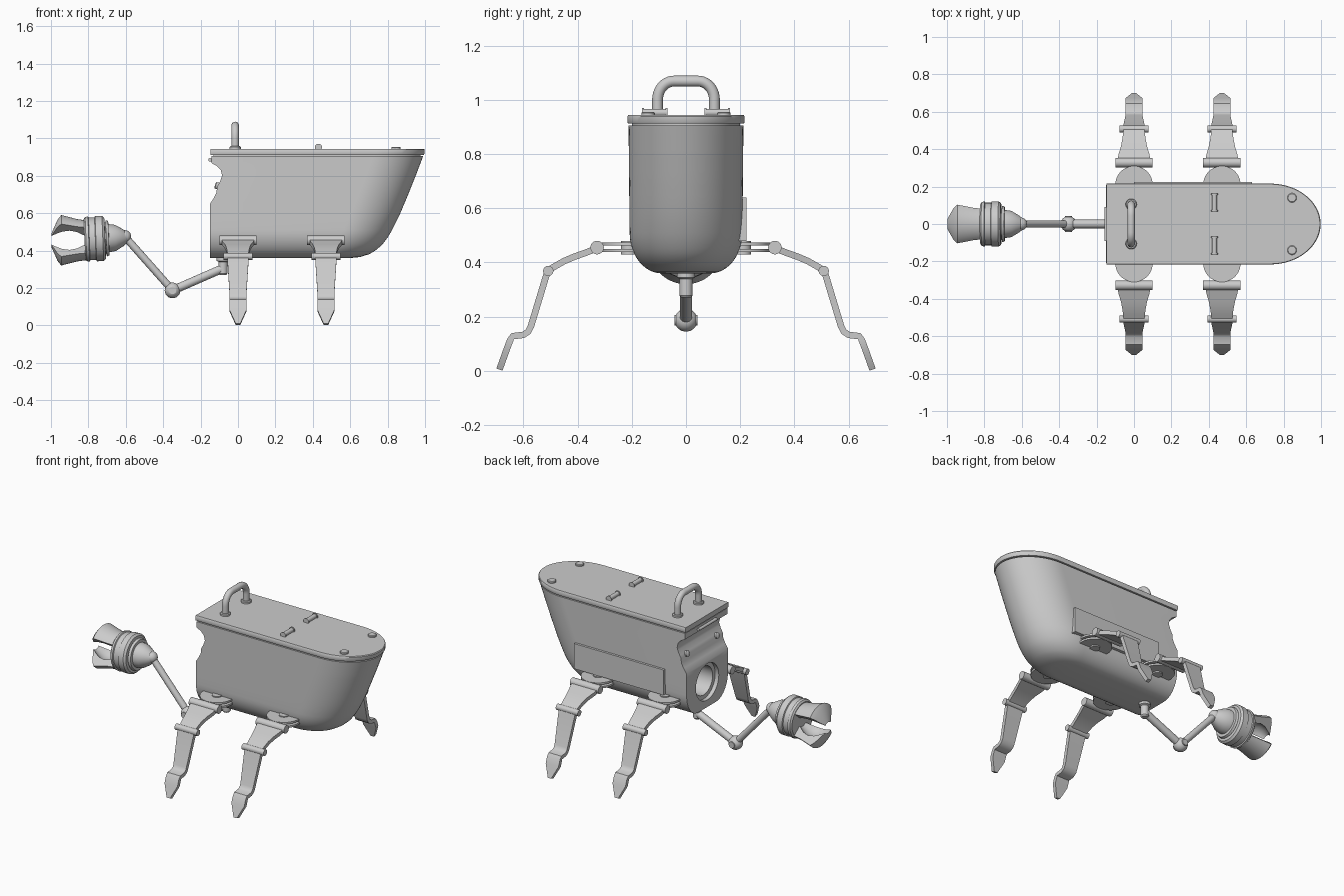
import bpy, bmesh
from math import sin, cos, pi, radians
from mathutils import Vector

if "Cube" in bpy.data.objects:
    bpy.data.objects.remove(bpy.data.objects["Cube"])


def loft(name, rings, angle=35):
    """Skin closed rings of points, cap both ends, shade by angle."""
    bm = bmesh.new()
    vs = [[bm.verts.new(p) for p in r] for r in rings]
    n = len(vs[0])
    for a, b in zip(vs, vs[1:]):
        for i in range(n):
            j = (i + 1) % n
            bm.faces.new((a[i], a[j], b[j], b[i]))
    bm.faces.new(vs[0])
    bm.faces.new(vs[-1])
    bmesh.ops.recalc_face_normals(bm, faces=bm.faces)
    me = bpy.data.meshes.new(name)
    bm.to_mesh(me)
    bm.free()
    ob = bpy.data.objects.new(name, me)
    bpy.context.collection.objects.link(ob)
    smooth(ob, angle)
    return ob


def select(ob):
    bpy.ops.object.select_all(action='DESELECT')
    ob.select_set(True)
    bpy.context.view_layer.objects.active = ob


def smooth(ob, angle=35):
    select(ob)
    bpy.ops.object.shade_smooth_by_angle(angle=radians(angle))


def turned(name, base, axis, profile, n=32):
    """Profile of (distance along axis, radius) revolved around an axis."""
    base, axis = Vector(base), Vector(axis).normalized()
    u = axis.orthogonal().normalized()
    v = axis.cross(u)
    return loft(name, [[base + axis * d + (u * cos(2 * pi * i / n) + v * sin(2 * pi * i / n)) * r
                        for i in range(n)] for d, r in profile])


def rod(name, a, b, r, n=20):
    a, b = Vector(a), Vector(b)
    return turned(name, a, b - a, [(0, r), ((b - a).length, r)], n)


def box(name, x, y, z):
    return loft(name, [[(x[0], y[0], h), (x[1], y[0], h), (x[1], y[1], h), (x[0], y[1], h)] for h in z])


def interp(table, z):
    for (a, p), (b, q) in zip(table, table[1:]):
        if z <= b:
            return p + (q - p) * max(0, (z - a) / (b - a))
    return table[-1][1]


def outline(z, xb, xn, w, n=32):
    """Square tail, straight sides and elliptical nose."""
    xs = xn - 1.25 * w
    nose = [(xs + (xn - xs) * cos(t), w * sin(t), z)
            for t in [-pi / 2 + pi * i / n for i in range(n + 1)]]
    return [(xb, -w, z)] + nose + [(xb, w, z)]


# Hull
nose_x = [(.36, .60), (.365, .65), (.38, .70), (.40, .735), (.43, .77), (.47, .80),
          (.52, .83), (.6, .868), (.7, .91), (.8, .95), (.905, .99)]
back_x = [(.36, -.15), (.65, -.15), (.68, -.13), (.71, -.115), (.74, -.112), (.77, -.096),
          (.80, -.085), (.83, -.092), (.85, -.11), (.868, -.142), (.905, -.142)]
levels = [(.36 + .15 * (1 - cos(t)), .09 + .118 * sin(t)) for t in [pi / 2 * i / 12 for i in range(13)]]
levels += [(z, .208 + .004 * (z - .51) / .4) for z in
           (.56, .6, .65, .68, .71, .74, .755, .77, .785, .8, .815, .83, .85, .868, .905)]
hull = loft("hull", [outline(z, interp(back_x, z), interp(nose_x, z), w) for z, w in levels])

# Round stepped socket in the tail end
cutter = turned("socket_cutter", (-.2, 0, .52), (1, 0, 0), [(0, .115), (.075, .115), (.076, .09), (.2, .09)], 40)
cutter.hide_render = True
mod = hull.modifiers.new("socket", 'BOOLEAN')
mod.operation, mod.object, mod.solver = 'DIFFERENCE', cutter, 'EXACT'
select(hull)
bpy.ops.object.modifier_apply(modifier="socket")
bpy.data.objects.remove(cutter)
smooth(hull)

# Lid with gap below
loft("lid_seal", [outline(z, -.13, .975, .2) for z in (.9, .915)])
loft("lid", [outline(z, -.148, x, w) for z, x, w in
             ((.912, .993, .214), (.918, .997, .216), (.939, .998, .216), (.944, .994, .213))])

# Carry handle, swept arch
path = [(-.105, .94), (-.105, 1.0)]
path += [(-.105 + .06 * (1 - cos(t)), 1.0 + .069 * sin(t)) for t in [pi / 2 * i / 10 for i in range(1, 11)]]
path += [(-y, z) for y, z in reversed(path)]
rings = []
for i, (y, z) in enumerate(path):
    a, b = path[max(i - 1, 0)], path[min(i + 1, len(path) - 1)]
    t = Vector((0, b[0] - a[0], b[1] - a[1])).normalized()
    nrm = Vector((0, -t.z, t.y))
    rings.append([Vector((-.015, y, z)) + (nrm * cos(k * pi / 8) + Vector((1, 0, 0)) * sin(k * pi / 8)) * .02
                  for k in range(16)])
loft("carry_handle", rings)

# Lid fittings and tail bolts, both sides
for s in (-1, 1):
    turned("handle_flange", (-.015, s * .105, .94), (0, 0, 1), [(0, .03), (.014, .03), (.018, .025)])
    rod("hinge_barrel", (.43, s * .115 - .045, .953), (.43, s * .115 + .045, .953), .014)
    for e in (-1, 1):
        rod("hinge_collar", (.43, s * .115 + e * .047, .952), (.43, s * .115 + e * .04, .952), .019)
    turned("lid_button", (.845, s * .14, .94), (0, 0, 1), [(0, .025), (.012, .025), (.015, .021)])
    turned("tail_bolt", (-.09, s * .15, .74), (-1, 0, .3), [(0, .018), (.03, .018), (.034, .012)], 16)
    rod("latch_post", (-.13, s * .08, .885), (-.15, s * .08, .885), .008, 12)
rod("latch_bar", (-.15, -.09, .885), (-.15, .09, .885), .009, 12)

# Side hatch
box("side_hatch", (0, .63), (.19, .224), (.48, .64))


def ribbon(name, x, s, points, thick=.024):
    """Bent plate following (y, z, half width) points."""
    rings = []
    for i, (y, z, w) in enumerate(points):
        a, b = points[max(i - 1, 0)], points[min(i + 1, len(points) - 1)]
        t = Vector((b[0] - a[0], b[1] - a[1])).normalized() * thick / 2
        o, p = (y - t.y, z + t.x), (y + t.y, z - t.x)
        rings.append([(x - w, s * o[0], o[1]), (x + w, s * o[0], o[1]),
                      (x + w, s * p[0], p[1]), (x - w, s * p[0], p[1])])
    return loft(name, rings)


# Four legs
thigh = [(.33, .452, .09), (.37, .436, .082), (.41, .422, .07), (.45, .405, .062), (.48, .388, .058), (.51, .37, .056)]
shin = [(.51, .37, .058), (.572, .165, .045), (.582, .145, .045), (.60, .133, .045), (.64, .128, .045),
        (.648, .115, .045), (.662, .078, .045), (.685, .014, .016), (.688, .005, .012)]
for x in (0, .47):
    for s in (-1, 1):
        for z in (.438, .462):
            rod("hip_disc", (x, s * .21, z), (x, s * .21, z + .012), .1, 40)
        rod("hip_pivot", (x, s * .21, .43), (x, s * .21, .48), .03)
        rod("hip_hinge", (x - .1, s * .328, .455), (x + .1, s * .328, .455), .025)
        ribbon("thigh", x, s, thigh)
        rod("knee_hinge", (x - .077, s * .508, .369), (x + .077, s * .508, .369), .019)
        ribbon("shin_and_foot", x, s, shin)


def ball(name, c, r):
    return turned(name, c, (0, 1, 0), [(-r * cos(t), max(r * sin(t), .001)) for t in [pi * i / 16 for i in range(17)]], 24)


# Tail arm
elbow, wrist = (-.35, 0, .187), (-.605, 0, .475)
turned("arm_mount", (-.08, 0, .27), (0, 0, 1), [(0, .018), (.008, .024), (.07, .024), (.075, .034), (.1, .034)])
rod("lower_arm", (-.08, 0, .305), elbow, .023)
ball("elbow_ball", elbow, .042)
rod("elbow_pin", (-.35, -.043, .187), (-.35, .043, .187), .02)
rod("upper_arm", elbow, wrist, .02)
ball("wrist_ball", wrist, .034)

# Gripper body
turned("gripper_body", (-.595, 0, .47), (-1, 0, -.04),
       [(0, .03), (.02, .046), (.06, .07), (.095, .075), (.096, .092), (.11, .097), (.111, .085),
        (.115, .085), (.116, .11), (.128, .121), (.165, .121), (.168, .114), (.2, .114), (.203, .121),
        (.218, .118), (.226, .108), (.226, .02)], 40)

# Two curved jaws, partial revolutions of one profile
jaw = [(-.80, .105), (-.86, .113), (-.945, .135), (-.965, .11), (-.998, .035),
       (-.97, .055), (-.94, .072), (-.90, .08), (-.86, .068), (-.83, .045), (-.80, .03)]
for name, s in (("upper_jaw", 1), ("lower_jaw", -1)):
    loft(name, [[(x, r * sin(t), .455 + s * r * cos(t)) for x, r in jaw]
                for t in [radians(-50 + 100 * i / 16) for i in range(17)]])
